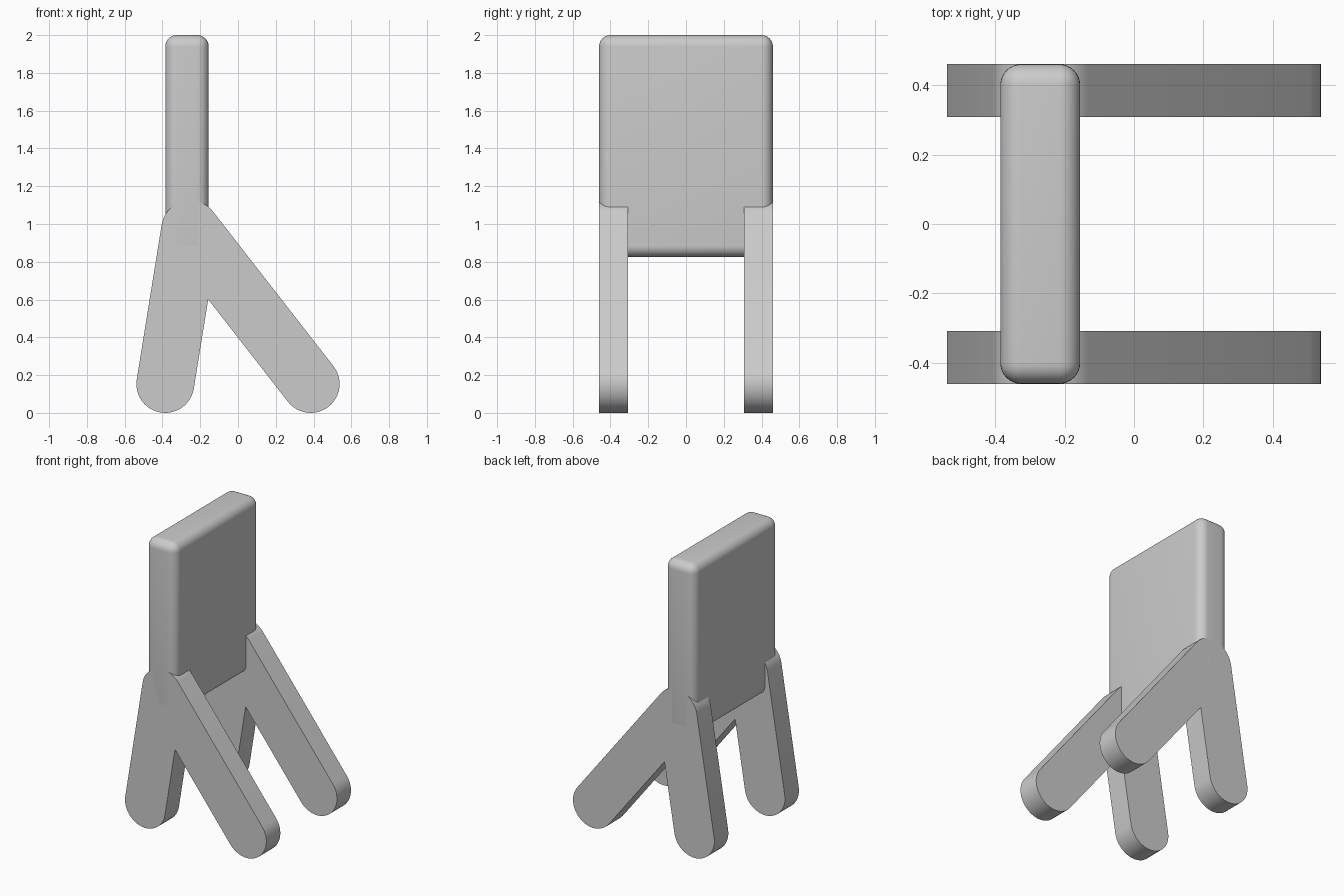
import bpy, bmesh, math
from mathutils import Vector

cube = bpy.data.objects.get("Cube")
if cube:
    bpy.data.objects.remove(cube, do_unlink=True)

grey = bpy.data.materials.new("light grey")
grey.use_nodes = True
color = (0.6, 0.6, 0.6, 1)
grey.diffuse_color = color
grey.node_tree.nodes["Principled BSDF"].inputs["Base Color"].default_value = color


def add_object(name, bm):
    mesh = bpy.data.meshes.new(name)
    bmesh.ops.recalc_face_normals(bm, faces=bm.faces)
    bm.to_mesh(mesh)
    bm.free()
    mesh.materials.append(grey)
    obj = bpy.data.objects.new(name, mesh)
    bpy.context.collection.objects.link(obj)
    bpy.ops.object.select_all(action="DESELECT")
    obj.select_set(True)
    bpy.context.view_layer.objects.active = obj
    return obj


def rounded_bar(name, foot, top, radius, y0, y1, steps=24):
    """Flat bar in the xz plane with a half-round at each end."""
    bm = bmesh.new()
    axis = Vector(top) - Vector(foot)
    heading = math.atan2(axis.y, axis.x)
    verts = []
    for centre, start in ((top, heading - math.pi / 2), (foot, heading + math.pi / 2)):
        for i in range(steps + 1):
            a = start + math.pi * i / steps
            verts.append(bm.verts.new((centre[0] + radius * math.cos(a), y0,
                                       centre[1] + radius * math.sin(a))))
    face = bm.faces.new(verts)
    grown = bmesh.ops.extrude_face_region(bm, geom=[face], use_keep_orig=True)
    moved = [g for g in grown["geom"] if isinstance(g, bmesh.types.BMVert)]
    bmesh.ops.translate(bm, verts=moved, vec=(0, y1 - y0, 0))
    add_object(name, bm)
    bpy.ops.object.shade_smooth_by_angle(angle=math.radians(30))


# Upright panel with rounded edges
bm = bmesh.new()
bmesh.ops.create_cube(bm, size=1)
bmesh.ops.scale(bm, vec=(0.23, 0.92, 1.175), verts=bm.verts)
bmesh.ops.translate(bm, vec=(-0.27, 0, 1.4125), verts=bm.verts)
bmesh.ops.bevel(bm, geom=bm.edges[:], offset=0.06, segments=8, profile=0.5, affect="EDGES")
add_object("upright_panel", bm)
bpy.ops.object.shade_smooth_by_angle(angle=math.radians(30))

# A pair of splayed legs on each side, meeting at one joint
RADIUS = 0.153
JOINT = (-0.253, 0.972)
for side, y0, y1 in (("right", -0.46, -0.308), ("left", 0.308, 0.46)):
    for part, x in (("short_leg", -0.385), ("long_leg", 0.385)):
        rounded_bar(f"{side}_{part}", (x, RADIUS), JOINT, RADIUS, y0, y1)
